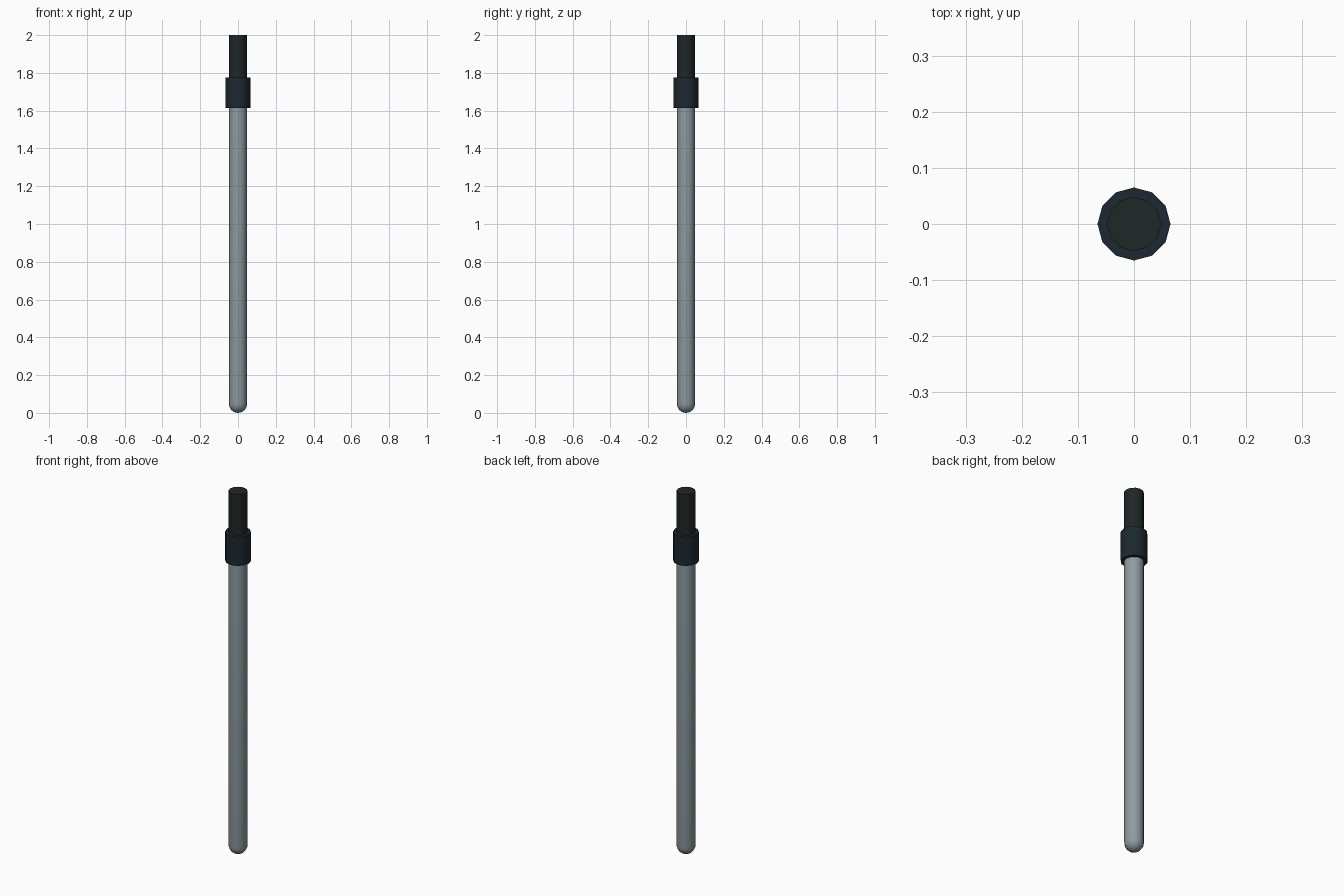
import bpy, bmesh, math

if "Cube" in bpy.data.objects:
    bpy.data.objects.remove(bpy.data.objects["Cube"])

SIDES = 12
R_TUBE, R_COLLAR = 0.048, 0.065


def material(name, color):
    mat = bpy.data.materials.new(name)
    mat.diffuse_color = color
    mat.use_nodes = True
    mat.node_tree.nodes["Principled BSDF"].inputs["Base Color"].default_value = mat.diffuse_color
    return mat


def lathe(name, profile, mat):
    """Revolve (radius, z) points around z; radius 0 makes a pole, open ends are capped."""
    bm = bmesh.new()
    rings = []
    for r, z in profile:
        if r == 0:
            rings.append([bm.verts.new((0, 0, z))] * SIDES)
        else:
            rings.append([bm.verts.new((r * math.cos(math.tau * i / SIDES),
                                        r * math.sin(math.tau * i / SIDES), z))
                          for i in range(SIDES)])
    for a, b in zip(rings, rings[1:]):
        for i in range(SIDES):
            j = (i + 1) % SIDES
            bm.faces.new(dict.fromkeys((a[i], a[j], b[j], b[i])))
    for ring, (r, z) in ((rings[0], profile[0]), (rings[-1], profile[-1])):
        if r > 0:
            bm.faces.new(ring)
    bmesh.ops.recalc_face_normals(bm, faces=bm.faces)
    mesh = bpy.data.meshes.new(name)
    bm.to_mesh(mesh)
    bm.free()
    obj = bpy.data.objects.new(name, mesh)
    bpy.context.collection.objects.link(obj)
    mesh.materials.append(mat)
    bpy.ops.object.select_all(action='DESELECT')
    obj.select_set(True)
    bpy.context.view_layer.objects.active = obj
    bpy.ops.object.shade_smooth_by_angle(angle=math.radians(40))
    return obj


tube_grey = material("tube_grey", (0.27, 0.33, 0.35, 1))
collar_dark = material("collar_dark", (0.012, 0.021, 0.029, 1))
stem_dark = material("stem_dark", (0.014, 0.019, 0.02, 1))

# Long tube with a rounded lower end
dome = [(R_TUBE * math.sin(math.radians(a)), R_TUBE * (1 - math.cos(math.radians(a))))
        for a in range(15, 91, 15)]
lathe("tube", [(0, 0)] + dome + [(R_TUBE, 1.63)], tube_grey)

# Wider collar near the top
lathe("collar", [(R_COLLAR, 1.615), (R_COLLAR, 1.775)], collar_dark)

# Dark stem above the collar
lathe("stem", [(R_TUBE, 1.76), (R_TUBE, 2.0)], stem_dark)
